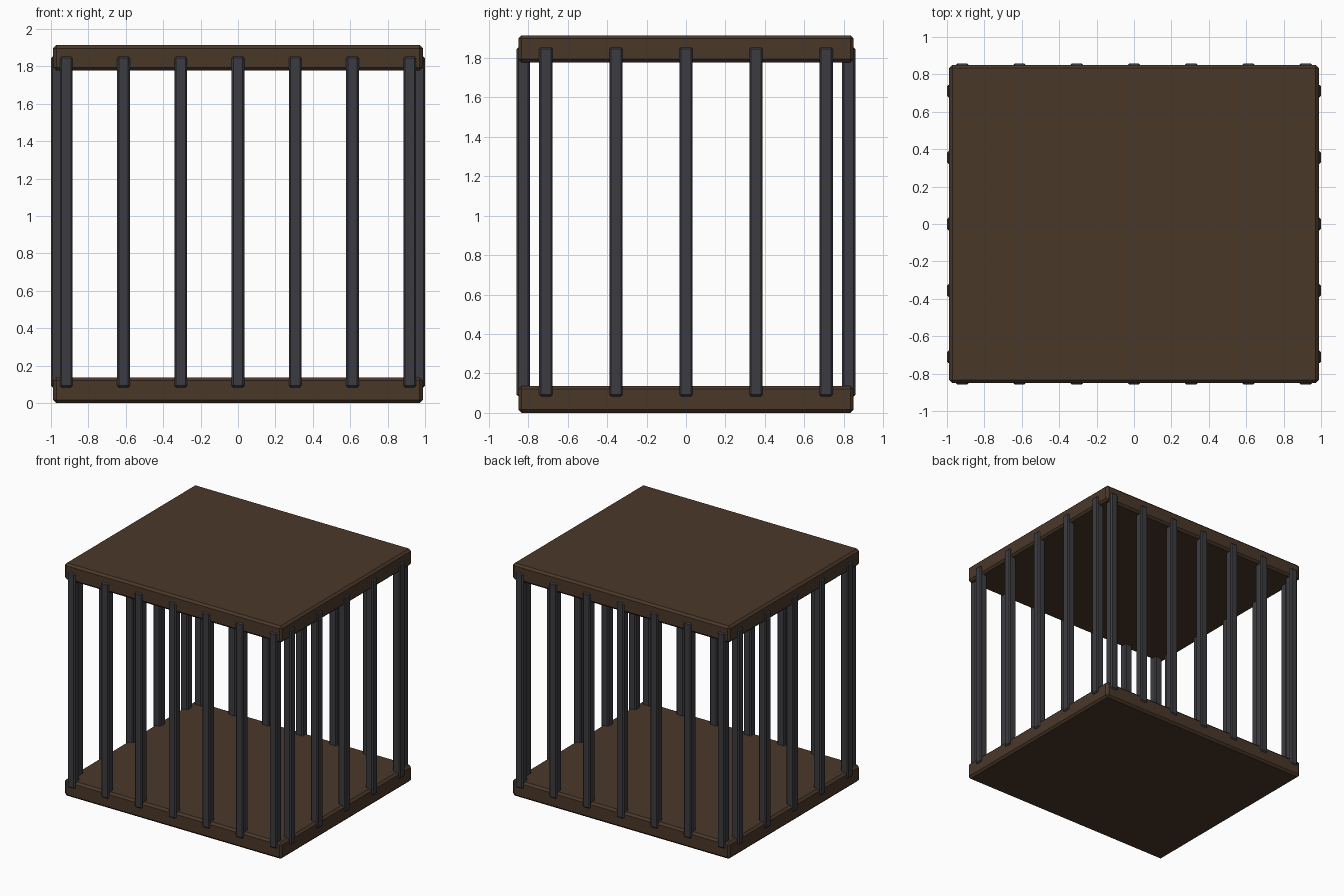
import bpy

if "Cube" in bpy.data.objects:
    bpy.data.objects.remove(bpy.data.objects["Cube"])


def material(name, color):
    m = bpy.data.materials.new(name)
    m.diffuse_color = (*color, 1)
    m.use_nodes = True
    m.node_tree.nodes["Principled BSDF"].inputs["Base Color"].default_value = m.diffuse_color
    return m


wood = material("dark_wood", (0.068, 0.039, 0.022))
iron = material("dark_iron", (0.045, 0.045, 0.053))


def box(name, center, size, bevel, mat):
    bpy.ops.mesh.primitive_cube_add(size=1, location=center)
    ob = bpy.context.object
    ob.name = name
    ob.scale = size
    bpy.ops.object.transform_apply(location=False, rotation=False, scale=True)
    mod = ob.modifiers.new("chamfer", "BEVEL")
    mod.width = bevel
    mod.segments = 1
    ob.data.materials.append(mat)
    return ob


# Floor and roof slabs
HALF_X, HALF_Y, HEIGHT, THICK = 0.988, 0.85, 1.914, 0.137
for name, z in (("floor_slab", THICK / 2), ("roof_slab", HEIGHT - THICK / 2)):
    box(name, (0, 0, z), (2 * HALF_X, 2 * HALF_Y, THICK), 0.017, wood)

# Upright bars, slightly proud of the slab edges
BAR, Z0, Z1 = 0.068, 0.084, 1.853
bar_size = (BAR, BAR, Z1 - Z0)
bar_z = (Z0 + Z1) / 2

# Front and back rows
for side, sy in (("front", -1), ("back", 1)):
    for i in range(7):
        box(f"{side}_bar_{i + 1}", ((i - 3) * 0.306, sy * 0.825, bar_z),
            bar_size, 0.009, iron)

# Left and right rows
for side, sx in (("left", -1), ("right", 1)):
    for i in range(5):
        box(f"{side}_bar_{i + 1}", (sx * 0.966, (i - 2) * 0.355, bar_z),
            bar_size, 0.009, iron)
